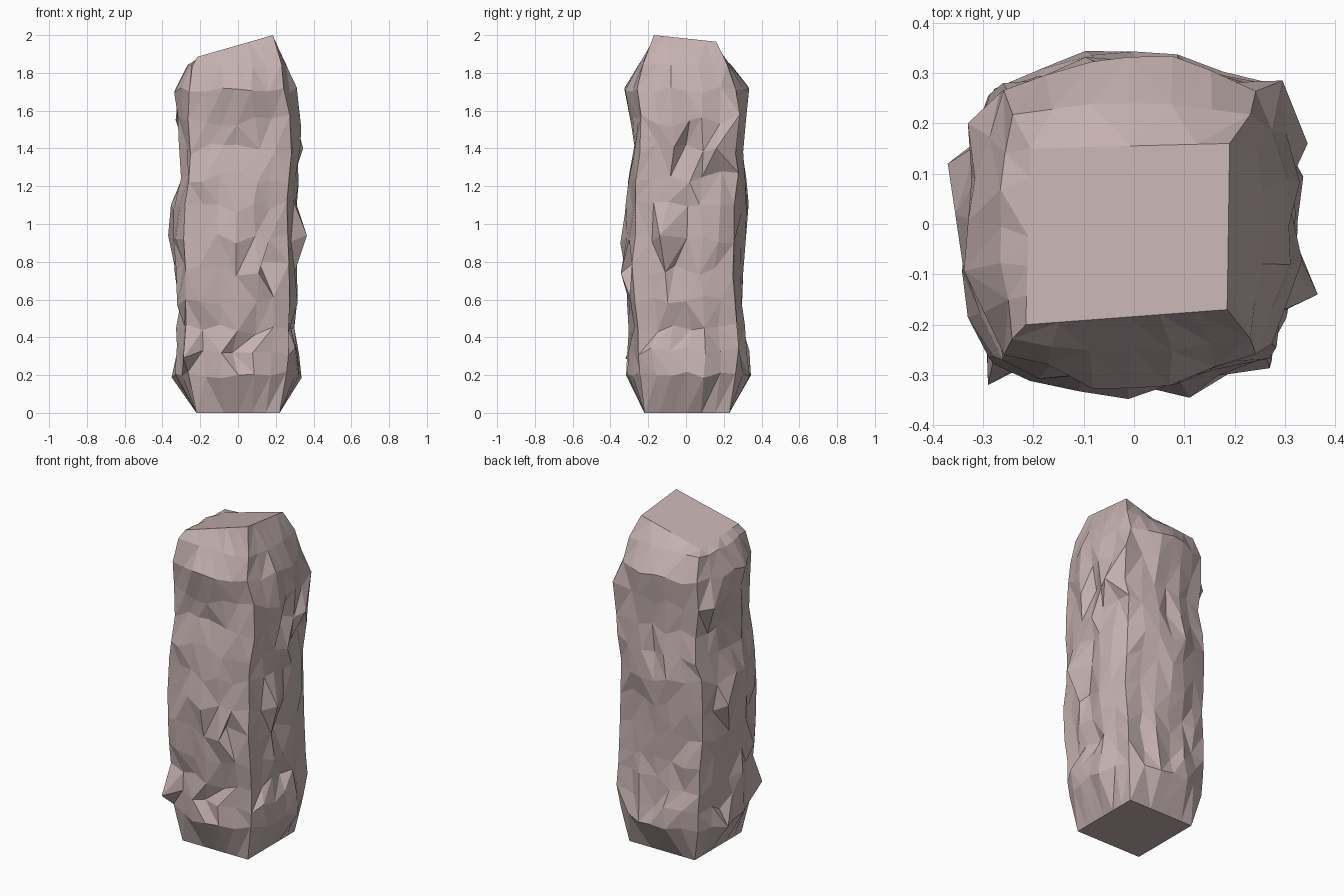
import bpy, bmesh, random
from mathutils import Vector

if "Cube" in bpy.data.objects:
    bpy.data.objects.remove(bpy.data.objects["Cube"])

random.seed(5)
N = 6  # segments per side of the squarish section

# Outline per level: z, left x, right x, front y, back y, corner ratio, roughness
levels = [
    (0.00, -.22, .22, -.22, .23, 1.0, 0),
    (0.20, -.34, .33, -.315, .335, .78, .5),
    (0.32, -.315, .31, -.295, .315, .86, 1),
    (0.45, -.305, .295, -.28, .295, .91, 1),
    (0.60, -.315, .31, -.305, .30, .88, 1),
    (0.76, -.325, .31, -.325, .285, .87, 1),
    (0.93, -.345, .32, -.32, .305, .83, 1),
    (1.09, -.34, .315, -.32, .31, .83, 1),
    (1.25, -.29, .30, -.30, .31, .90, 1),
    (1.40, -.285, .32, -.28, .295, .88, 1),
    (1.55, -.315, .325, -.285, .305, .85, 1),
    (1.71, -.32, .305, -.325, .33, .80, .5),
    (1.84, -.265, .255, -.25, .24, .91, .2),
]

# Points pulled out (spurs) or in (crevices) on the rock face
landmarks = [
    (.365, -.14, .94), (-.37, .12, .94), (-.355, .02, 1.10), (-.29, -.32, .29),
    (.11, -.345, .74), (.295, .285, 1.58), (.345, .16, 1.40), (-.33, .20, 1.55),
    (-.01, -.265, 1.42), (.11, -.27, .80), (.27, 0, 1.42), (.26, .03, .44),
    (.27, -.06, .78), (-.27, .05, 1.40), (-.03, -.27, .32),
]


def section(x0, x1, y0, y1, k):
    """Bulged square: straight corners, sides swelling outward."""
    cx, cy, hx, hy = (x0 + x1) / 2, (y0 + y1) / 2, (x1 - x0) / 2, (y1 - y0) / 2
    pts = []
    for side in range(4):
        for i in range(N):
            t = -1 + 2 * i / N
            u, v = t * k, -(k + (1 - k) * min(1, 1.5 * (1 - abs(t))))
            for _ in range(side):
                u, v = -v, u
            pts.append((cx + u * hx, cy + v * hy))
    return pts


bm = bmesh.new()
rings = []
for z, x0, x1, y0, y1, k, rough in levels:
    ring = []
    for i, (x, y) in enumerate(section(x0, x1, y0, y1, k)):
        corner = i % N == 0
        s = 1 + rough * random.gauss(0, .01 if corner else .028)
        slide = 0 if corner else rough * .015
        ring.append(bm.verts.new((x * s + random.uniform(-slide, slide),
                                  y * s + random.uniform(-slide, slide),
                                  z + rough * random.uniform(-.035, .035))))
    rings.append(ring)

# Tilted top: four corners joined by straight edges
top = [Vector(c) for c in ((-.215, -.20, 1.885), (.185, -.17, 2.0),
                           (.19, .16, 1.965), (-.205, .15, 1.86))]
rings.append([bm.verts.new(top[s].lerp(top[(s + 1) % 4], i / N))
              for s in range(4) for i in range(N)])

# Pull the nearest vertex onto each landmark
body = [v for r in rings[1:-2] for v in r]
for p in landmarks:
    p = Vector(p)
    v = min(body, key=lambda q: (q.co - p).length)
    v.co = p
    body.remove(v)

# Skin the rings with triangles of varied direction, then close the ends
for a, b in zip(rings, rings[1:]):
    for i in range(4 * N):
        j = (i + 1) % (4 * N)
        if random.random() < .5:
            bm.faces.new((a[i], a[j], b[j]))
            bm.faces.new((a[i], b[j], b[i]))
        else:
            bm.faces.new((a[i], a[j], b[i]))
            bm.faces.new((a[j], b[j], b[i]))
bm.faces.new(rings[0][::-1])
bm.faces.new(rings[-1])
bmesh.ops.recalc_face_normals(bm, faces=bm.faces)

mesh = bpy.data.meshes.new("rock_pillar")
bm.to_mesh(mesh)
bm.free()
pillar = bpy.data.objects.new("rock_pillar", mesh)
bpy.context.collection.objects.link(pillar)

stone = bpy.data.materials.new("stone")
stone.diffuse_color = (.56, .44, .44, 1)
stone.use_nodes = True
stone.node_tree.nodes["Principled BSDF"].inputs["Base Color"].default_value = stone.diffuse_color
mesh.materials.append(stone)
